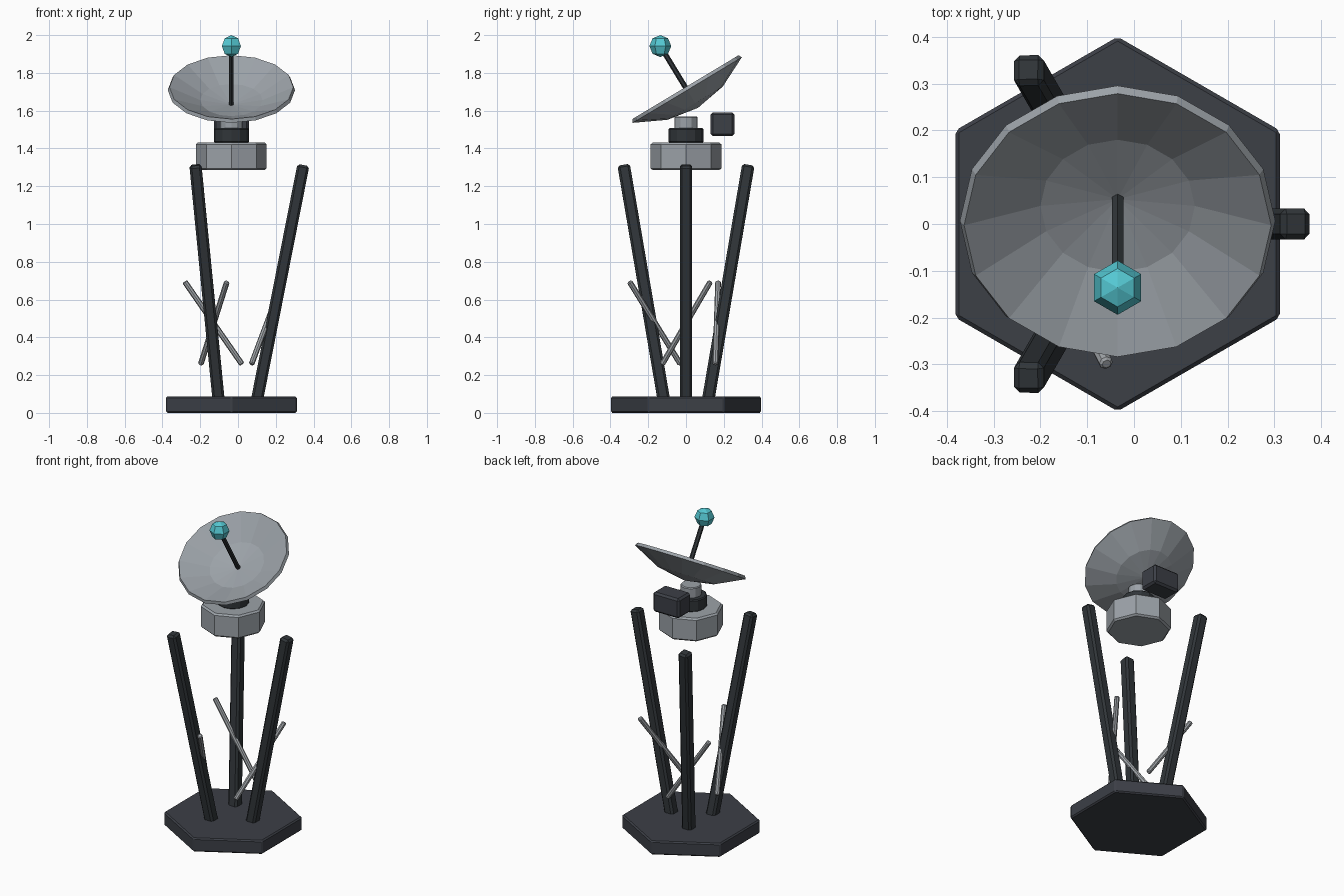
import bpy, bmesh, math
from mathutils import Vector, Matrix

cube = bpy.data.objects.get("Cube")
if cube:
    bpy.data.objects.remove(cube, do_unlink=True)

CX = -0.035          # x of the central axis
UP = Vector((0, 0, 1))


def material(name, rgb):
    m = bpy.data.materials.new(name)
    m.use_nodes = True
    m.diffuse_color = (*rgb, 1)
    bsdf = next(n for n in m.node_tree.nodes if n.type == 'BSDF_PRINCIPLED')
    bsdf.inputs["Base Color"].default_value = (*rgb, 1)
    return m


SLATE = material("slate", (0.045, 0.05, 0.062))
CHARCOAL = material("charcoal", (0.03, 0.036, 0.041))
GREY = material("light_grey", (0.33, 0.36, 0.39))
STEEL = material("steel", (0.36, 0.38, 0.4))
CYAN = material("cyan", (0.09, 0.58, 0.65))


def finish(name, bm, mat, matrix, bevel=0):
    bmesh.ops.recalc_face_normals(bm, faces=bm.faces)
    mesh = bpy.data.meshes.new(name)
    bm.to_mesh(mesh)
    bm.free()
    mesh.materials.append(mat)
    obj = bpy.data.objects.new(name, mesh)
    bpy.context.collection.objects.link(obj)
    obj.matrix_world = matrix
    if bevel:
        mod = obj.modifiers.new("Bevel", 'BEVEL')
        mod.width = bevel
        mod.segments = 1
        mod.limit_method = 'ANGLE'
        mod.angle_limit = math.radians(50)
    return obj


def lathe(name, profile, sides, mat, matrix, bevel=0):
    """Spin (radius, height) points around z; radius 0 makes a pole."""
    bm = bmesh.new()
    rings = []
    for r, z in profile:
        if r == 0:
            rings.append([bm.verts.new((0, 0, z))])
        else:
            angles = [math.tau * i / sides for i in range(sides)]
            rings.append([bm.verts.new((r * math.sin(a), r * math.cos(a), z)) for a in angles])
    for low, high in zip(rings, rings[1:]):
        for i in range(sides):
            j = (i + 1) % sides
            if len(low) == 1:
                bm.faces.new((low[0], high[j], high[i]))
            elif len(high) == 1:
                bm.faces.new((low[i], low[j], high[0]))
            else:
                bm.faces.new((low[i], low[j], high[j], high[i]))
    for ring in (rings[0], rings[-1]):
        if len(ring) > 1:
            bm.faces.new(ring)
    return finish(name, bm, mat, matrix, bevel)


def drum(name, radius, z0, z1, sides, mat, bevel):
    return lathe(name, [(radius, z0), (radius, z1)], sides, mat,
                 Matrix.Translation((CX, 0, 0)), bevel)


def box(name, size, mat, matrix, bevel):
    bm = bmesh.new()
    bmesh.ops.create_cube(bm, size=1)
    bmesh.ops.scale(bm, vec=size, verts=bm.verts)
    return finish(name, bm, mat, matrix, bevel)


def polar(radius, degrees, z):
    a = math.radians(degrees)
    return Vector((CX + radius * math.cos(a), radius * math.sin(a), z))


def along(start, end, at):
    """Frame at a point, with z turned from start towards end."""
    turn = UP.rotation_difference(end - start).to_matrix().to_4x4()
    return Matrix.Translation(at) @ turn


def rod(name, start, end, radius, sides, mat, bevel=0):
    return lathe(name, [(radius, 0), (radius, (end - start).length)], sides, mat,
                 along(start, end, start), bevel)


# Hexagonal base plate
drum("base_plate", 0.4, 0, 0.087, 6, SLATE, 0.008)

# Three splayed legs and the slanted braces between them
for i, place in enumerate(("left", "back_right", "front_right")):
    turn = 120 * i
    foot, top = polar(0.13, turn, 0.04), polar(0.381, turn, 1.312)
    box(place + "_leg", (0.064, 0.066, (top - foot).length), CHARCOAL,
        along(foot, top, (foot + top) / 2), 0.012)
    rod(place + "_brace", polar(0.165, turn + 70, 0.257), polar(0.3, turn + 145.5, 0.695),
        0.015, 8, STEEL, 0.005)

# Turntable stack
drum("turntable_housing", 0.187, 1.285, 1.432, 8, GREY, 0.01)
drum("turntable_neck", 0.093, 1.43, 1.507, 12, CHARCOAL, 0.006)
drum("dish_collar", 0.06, 1.5, 1.57, 12, GREY, 0.005)

# Equipment box behind the neck
box("equipment_box", (0.185, 0.125, 0.125), SLATE,
    Matrix.Translation((CX, 0.193, 1.528)), 0.012)

# Tilted dish: inner bowl, rim and outer bowl in one profile
apex = Vector((CX, 0.053, 1.632))
tilt = Matrix.Translation(apex) @ Matrix.Rotation(math.radians(31), 4, 'X')
lathe("dish", [(0, 0), (0.165, 0.028), (0.328, 0.108),
               (0.337, 0.09), (0.171, 0.009), (0, -0.02)], 16, GREY, tilt)

# Feed mast and its faceted tip
tip = Vector((CX, -0.136, 1.942))
rod("feed_mast", apex, tip, 0.014, 6, CHARCOAL)
R = 0.058
ball = [(0 if k in (0, 4) else R * math.sin(math.pi * k / 4), -R * math.cos(math.pi * k / 4))
        for k in range(5)]
lathe("feed_tip", ball, 6, CYAN, Matrix.Translation(tip))
